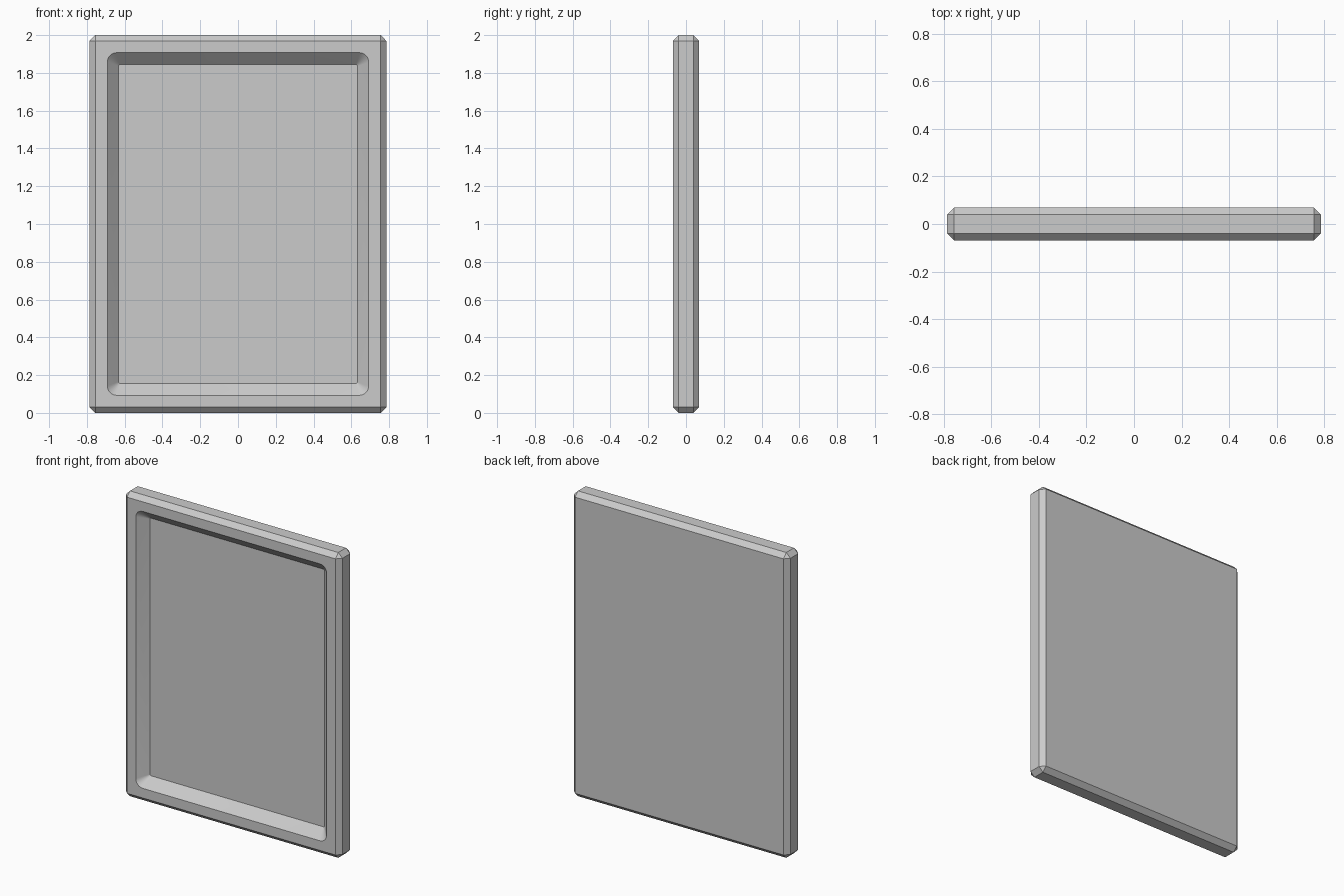
import bpy, bmesh
from math import sin, cos, pi, radians
from mathutils import Vector

if "Cube" in bpy.data.objects:
    bpy.data.objects.remove(bpy.data.objects["Cube"])

W, D, H, CHAMFER = 1.57, 0.14, 2.0, 0.03
SEGMENTS = 6


def rounded_loop(bm, half_w, half_h, radius, y):
    """Closed rounded-rectangle edge loop in the xz plane, centred on the panel."""
    verts = []
    for i, (sx, sz) in enumerate([(1, 1), (-1, 1), (-1, -1), (1, -1)]):
        for k in range(SEGMENTS + 1):
            a = i * pi / 2 + k / SEGMENTS * pi / 2
            verts.append(bm.verts.new((sx * (half_w - radius) + radius * cos(a), y,
                                       H / 2 + sz * (half_h - radius) + radius * sin(a))))
    edges = [bm.edges.new((v, verts[(i + 1) % len(verts)])) for i, v in enumerate(verts)]
    return verts, edges


bm = bmesh.new()

# Chamfered slab
bmesh.ops.create_cube(bm, size=1)
for v in bm.verts:
    v.co = Vector((v.co.x * W, v.co.y * D, v.co.z * H + H / 2))
bmesh.ops.bevel(bm, geom=bm.edges[:], offset=CHAMFER, offset_type='OFFSET',
                segments=1, profile=0.5, affect='EDGES')

# Open the front face
bm.normal_update()
front = min(bm.faces, key=lambda f: f.calc_center_median().y)
rim_edges = list(front.edges)
bmesh.ops.delete(bm, geom=[front], context='FACES_ONLY')

# Flat rim around the rounded opening
outer, opening_edges = rounded_loop(bm, 0.692, 0.907, 0.05, -D / 2)
bmesh.ops.triangle_fill(bm, use_beauty=True, edges=rim_edges + opening_edges,
                        normal=(0, -1, 0))

# Sloping recess walls and recessed floor
inner, _ = rounded_loop(bm, 0.632, 0.844, 0.008, -0.008)
n = len(outer)
for i in range(n):
    j = (i + 1) % n
    bm.faces.new((outer[i], outer[j], inner[j], inner[i]))
bm.faces.new(inner)
bmesh.ops.recalc_face_normals(bm, faces=bm.faces[:])

mesh = bpy.data.meshes.new("framed_panel")
bm.to_mesh(mesh)
bm.free()
panel = bpy.data.objects.new("framed_panel", mesh)
bpy.context.collection.objects.link(panel)
bpy.context.view_layer.objects.active = panel
panel.select_set(True)
bpy.ops.object.shade_smooth_by_angle(angle=radians(30))
